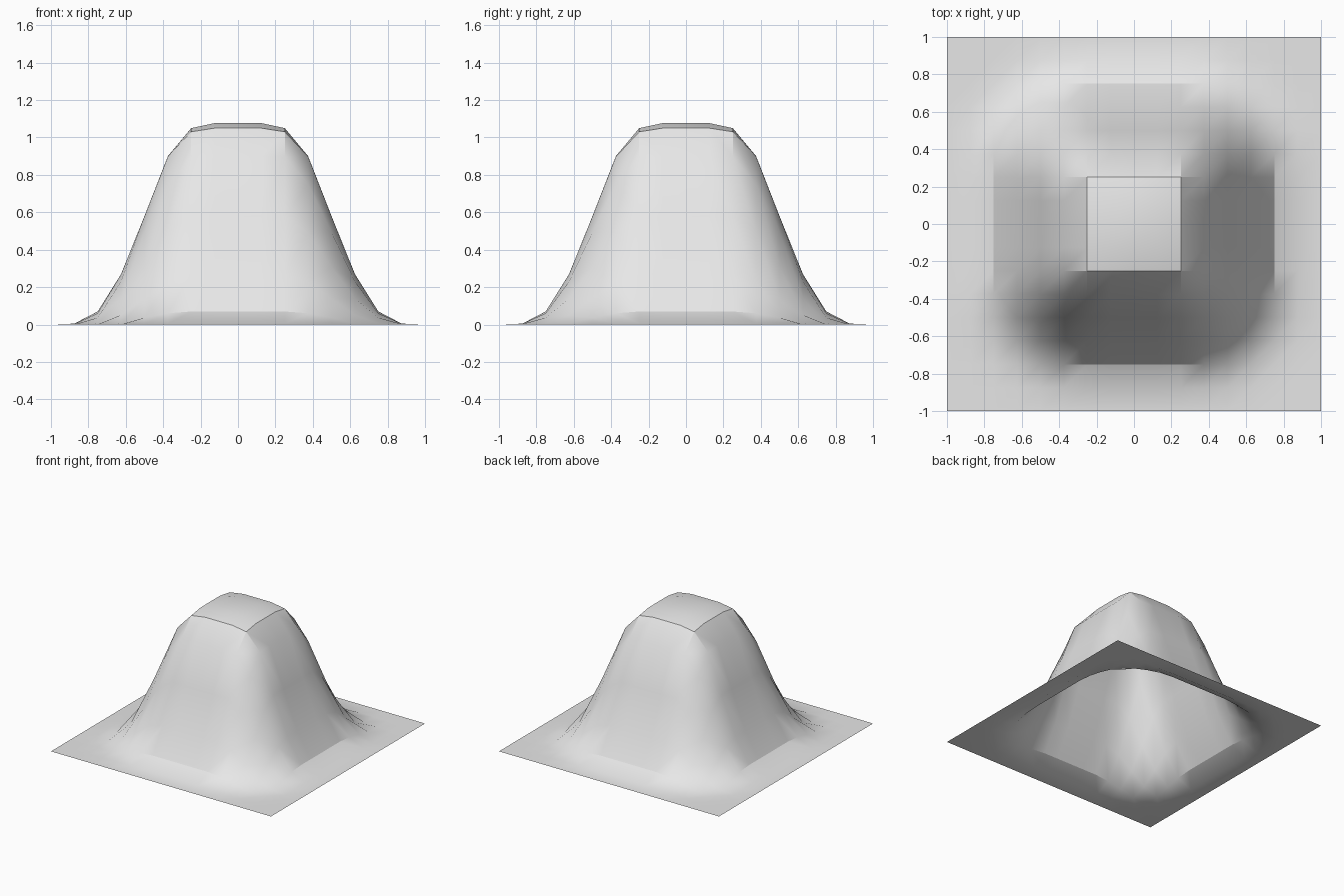
import bpy, bmesh, math

cube = bpy.data.objects.get("Cube")
if cube:
    bpy.data.objects.remove(cube, do_unlink=True)

# Slope profile: distance from the summit square, height
HALF = 0.235
PROFILE = [(0, 1.077), (0.015, 1.05), (0.14, 0.9), (0.265, 0.58),
           (0.39, 0.27), (0.515, 0.07), (0.64, 0.005), (0.74, 0)]


def height(x, y):
    d = math.hypot(max(abs(x) - HALF, 0), max(abs(y) - HALF, 0))
    for (d0, z0), (d1, z1) in zip(PROFILE, PROFILE[1:]):
        if d <= d1:
            return z0 + (z1 - z0) * (d - d0) / (d1 - d0)
    return 0


# One open sheet, raised into a square-topped hill
bm = bmesh.new()
bmesh.ops.create_grid(bm, x_segments=16, y_segments=16, size=1)
for v in bm.verts:
    v.co.z = height(v.co.x, v.co.y)
    if abs(abs(v.co.x) - 0.25) < 0.01 and abs(abs(v.co.y) - 0.25) < 0.01:
        v.co.z -= 0.012  # soften summit corners
mesh = bpy.data.meshes.new("hill_terrain")
bm.to_mesh(mesh)
bm.free()
hill = bpy.data.objects.new("hill_terrain", mesh)
bpy.context.collection.objects.link(hill)

# Plain light grey
grey = bpy.data.materials.new("light_grey")
grey.use_nodes = True
colour = (0.8, 0.8, 0.8, 1)
grey.diffuse_color = colour
grey.node_tree.nodes["Principled BSDF"].inputs["Base Color"].default_value = colour
mesh.materials.append(grey)

# Smooth slopes with a crisp summit edge
bpy.ops.object.select_all(action='DESELECT')
hill.select_set(True)
bpy.context.view_layer.objects.active = hill
bpy.ops.object.shade_smooth_by_angle(angle=math.radians(30))
